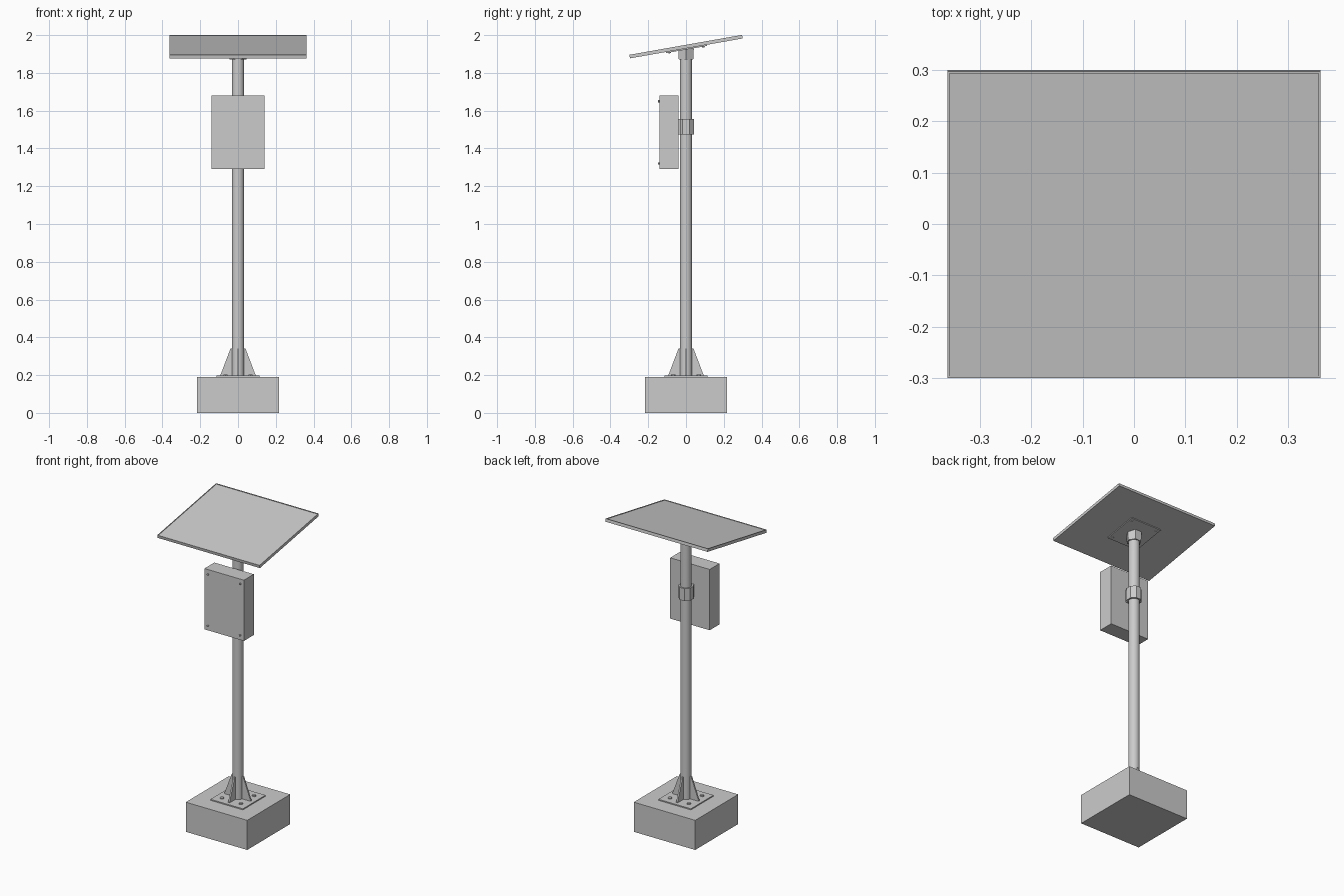
import bpy, bmesh
from math import radians, cos, sin
from mathutils import Matrix, Vector

if "Cube" in bpy.data.objects:
    bpy.data.objects.remove(bpy.data.objects["Cube"])

TILT = Matrix.Translation((0, 0, 1.939)) @ Matrix.Rotation(radians(10), 4, 'X')


def finish(name, bm, matrix=None, smooth=False):
    bmesh.ops.recalc_face_normals(bm, faces=bm.faces)
    if matrix:
        bm.transform(matrix)
    me = bpy.data.meshes.new(name)
    bm.to_mesh(me)
    bm.free()
    ob = bpy.data.objects.new(name, me)
    bpy.context.collection.objects.link(ob)
    if smooth:
        bpy.ops.object.select_all(action='DESELECT')
        ob.select_set(True)
        bpy.context.view_layer.objects.active = ob
        bpy.ops.object.shade_smooth_by_angle(angle=radians(35))
    return ob


def box_bm(size, loc=(0, 0, 0)):
    bm = bmesh.new()
    bmesh.ops.create_cube(bm, size=1, matrix=Matrix.Translation(loc) @ Matrix.Diagonal((*size, 1)))
    return bm


def rod(name, r1, r2, depth, loc, segs, axis='Z', turn=0, matrix=None, smooth=False):
    bm = bmesh.new()
    m = Matrix.Translation(loc)
    if axis == 'Y':
        m = m @ Matrix.Rotation(radians(90), 4, 'X')
    m = m @ Matrix.Rotation(radians(turn), 4, 'Z')
    bmesh.ops.create_cone(bm, cap_ends=True, segments=segs, radius1=r1, radius2=r2, depth=depth, matrix=m)
    return finish(name, bm, matrix, smooth)


# Footing, base plate and pole
finish("concrete_footing", box_bm((0.436, 0.436, 0.19), (0, 0, 0.095)))
finish("base_plate", box_bm((0.23, 0.23, 0.007), (0, 0, 0.1935)))
rod("pole", 0.033, 0.033, 1.735, (0, 0, 1.0625), 24, smooth=True)

# Triangular gussets around the pole foot
for i in range(4):
    bm = bmesh.new()
    profile = [(0.028, 0.195), (0.092, 0.195), (0.092, 0.203), (0.04, 0.34), (0.028, 0.34)]
    face = bm.faces.new([bm.verts.new((x, -0.005, z)) for x, z in profile])
    ext = bmesh.ops.extrude_face_region(bm, geom=[face])
    bmesh.ops.translate(bm, vec=(0, 0.01, 0), verts=[v for v in ext["geom"] if isinstance(v, bmesh.types.BMVert)])
    finish("gusset_%d" % i, bm, Matrix.Rotation(radians(90 * i), 4, 'Z'))

# Bolts on the base plate, under the panel and on the box door
for sx in (-1, 1):
    for sy in (-1, 1):
        rod("anchor_bolt", 0.012, 0.012, 0.009, (sx * 0.067, sy * 0.067, 0.2), 6)
        rod("panel_bolt", 0.007, 0.007, 0.006, (sx * 0.09, sy * 0.09, -0.017), 6, matrix=TILT)
        rod("door_screw", 0.006, 0.006, 0.01, (sx * 0.115, -0.142, 1.485 + sy * 0.165), 8, 'Y')

# Equipment box with pole bracket and clamp
finish("equipment_box", box_bm((0.28, 0.1, 0.39), (0, -0.09, 1.485)))
finish("box_bracket", box_bm((0.06, 0.02, 0.08), (0, -0.034, 1.515)))
rod("pole_clamp", 0.045, 0.045, 0.08, (0, 0, 1.515), 8, turn=22.5)

# Solar panel with slightly recessed face inside a thin frame
bm = box_bm((0.726, 0.606, 0.019))
bm.faces.ensure_lookup_table()
top = max(bm.faces, key=lambda f: f.calc_center_median().z)
bmesh.ops.inset_region(bm, faces=[top], thickness=0.006)
ext = bmesh.ops.extrude_face_region(bm, geom=[top])
bmesh.ops.delete(bm, geom=[top], context='FACES_ONLY')
bmesh.ops.translate(bm, vec=(0, 0, -0.003), verts=[v for v in ext["geom"] if isinstance(v, bmesh.types.BMVert)])
finish("solar_panel", bm, TILT)

# Mounting plate and collar below the panel
finish("panel_mount_plate", box_bm((0.22, 0.22, 0.006), (0, 0, -0.0125)), TILT)
rod("mount_collar", 0.044, 0.048, 0.06, (0, 0, 1.9), 6, turn=30)
